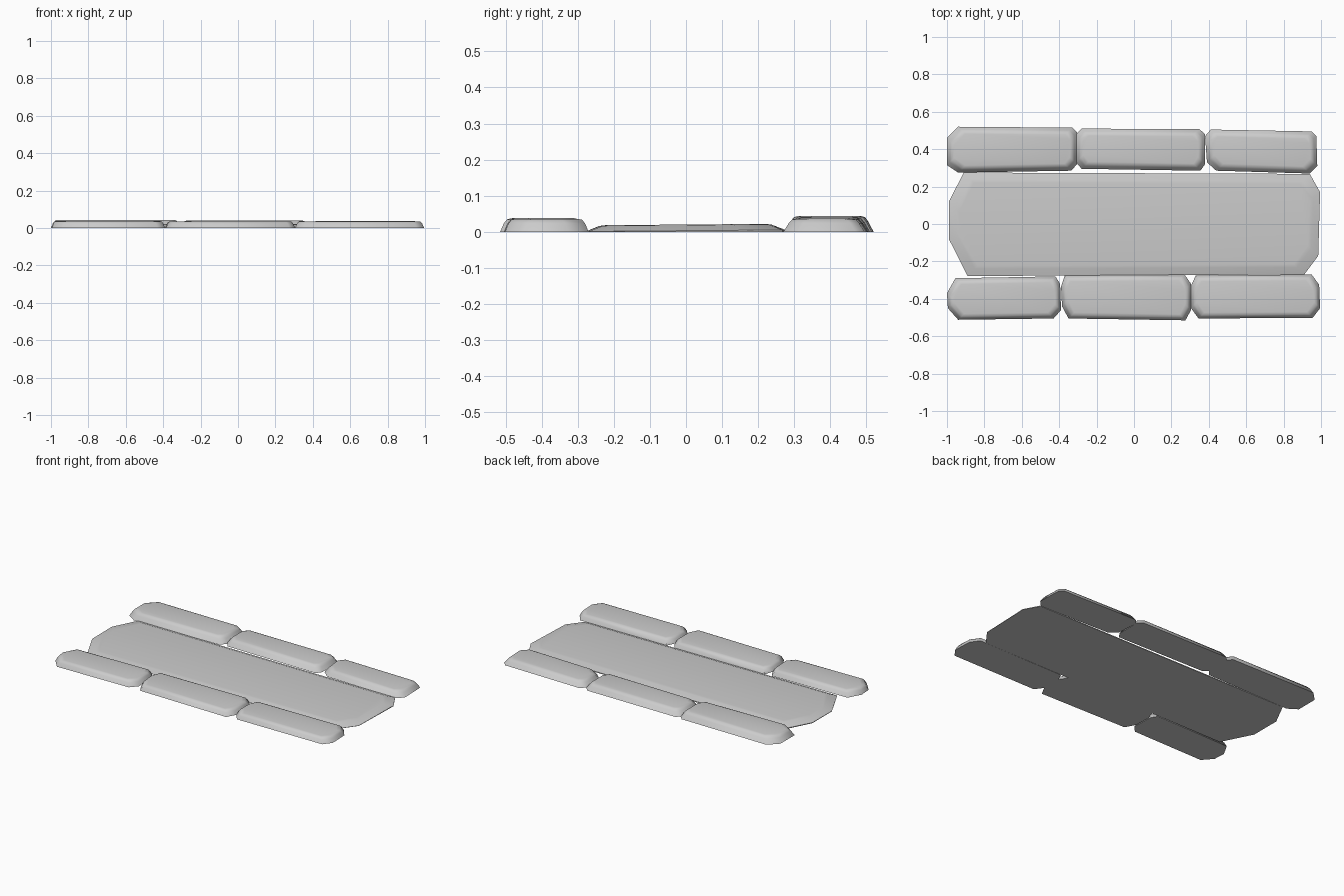
import bpy, bmesh
from mathutils import Vector

if "Cube" in bpy.data.objects:
    bpy.data.objects.remove(bpy.data.objects["Cube"])


def stone(name, outline, rings, tilt=0.0):
    """Flat-bottomed stone: outline lofted through inset rings (inset, height)."""
    bm = bmesh.new()
    xs = [p[0] for p in outline]
    ys = [p[1] for p in outline]
    cx, cy = (min(xs) + max(xs)) / 2, (min(ys) + max(ys)) / 2
    loops = []
    for inset, z in rings:
        loop = []
        for x, y in outline:
            nx = x - inset * (1 if x > cx else -1)
            ny = y - inset * (1 if y > cy else -1)
            loop.append(bm.verts.new((nx, ny, z + tilt * (ny - cy) * (z > 0))))
        loops.append(loop)
    n = len(outline)
    for a, b in zip(loops, loops[1:]):
        for i in range(n):
            j = (i + 1) % n
            bm.faces.new((a[i], a[j], b[j], b[i]))
    bm.faces.new(loops[0])
    bm.faces.new(loops[-1])
    bmesh.ops.recalc_face_normals(bm, faces=bm.faces)
    mesh = bpy.data.meshes.new(name)
    bm.to_mesh(mesh)
    bm.free()
    obj = bpy.data.objects.new(name, mesh)
    bpy.context.collection.objects.link(obj)
    bpy.ops.object.select_all(action='DESELECT')
    obj.select_set(True)
    bpy.context.view_layer.objects.active = obj
    bpy.ops.object.shade_smooth_by_angle(angle=1.0)
    return obj


# wide central slab, slightly higher at the back
stone("centre_slab",
      [(-.91, .275), (-.99, .12), (-.99, -.08), (-.89, -.278),
       (.91, -.27), (.985, -.17), (.995, .17), (.94, .268)],
      [(0, 0), (0, .003), (.038, .018), (.055, .020)], tilt=.008)

# back row of kerb stones
back = [
    [(-1, .46), (-.94, .52), (-.33, .515), (-.305, .49),
     (-.305, .32), (-.335, .285), (-.94, .275), (-1, .315)],
    [(-.31, .48), (-.28, .51), (.35, .507), (.38, .48),
     (.38, .32), (.355, .285), (-.28, .295), (-.31, .33)],
    [(.38, .47), (.41, .505), (.95, .495), (.975, .47),
     (.98, .31), (.94, .27), (.44, .285), (.39, .33)],
]
for i, (pts, h) in enumerate(zip(back, (.044, .040, .037))):
    stone(f"back_kerb_{i + 1}", pts,
          [(0, 0), (.015, .65 * h), (.024, .92 * h), (.038, h)])

# front row of kerb stones
front = [
    [(-1, -.37), (-.955, -.29), (-.42, -.28), (-.395, -.32),
     (-.39, -.46), (-.43, -.505), (-.94, -.512), (-.995, -.45)],
    [(-.39, -.335), (-.37, -.275), (.27, -.27), (.305, -.32),
     (.305, -.46), (.275, -.515), (-.35, -.505), (-.385, -.44)],
    [(.305, -.33), (.33, -.275), (.95, -.27), (.99, -.325),
     (.995, -.45), (.955, -.502), (.345, -.505), (.305, -.45)],
]
for i, (pts, h) in enumerate(zip(front, (.038, .036, .036))):
    stone(f"front_kerb_{i + 1}", pts,
          [(0, 0), (.010, .65 * h), (.018, .92 * h), (.032, h)])
